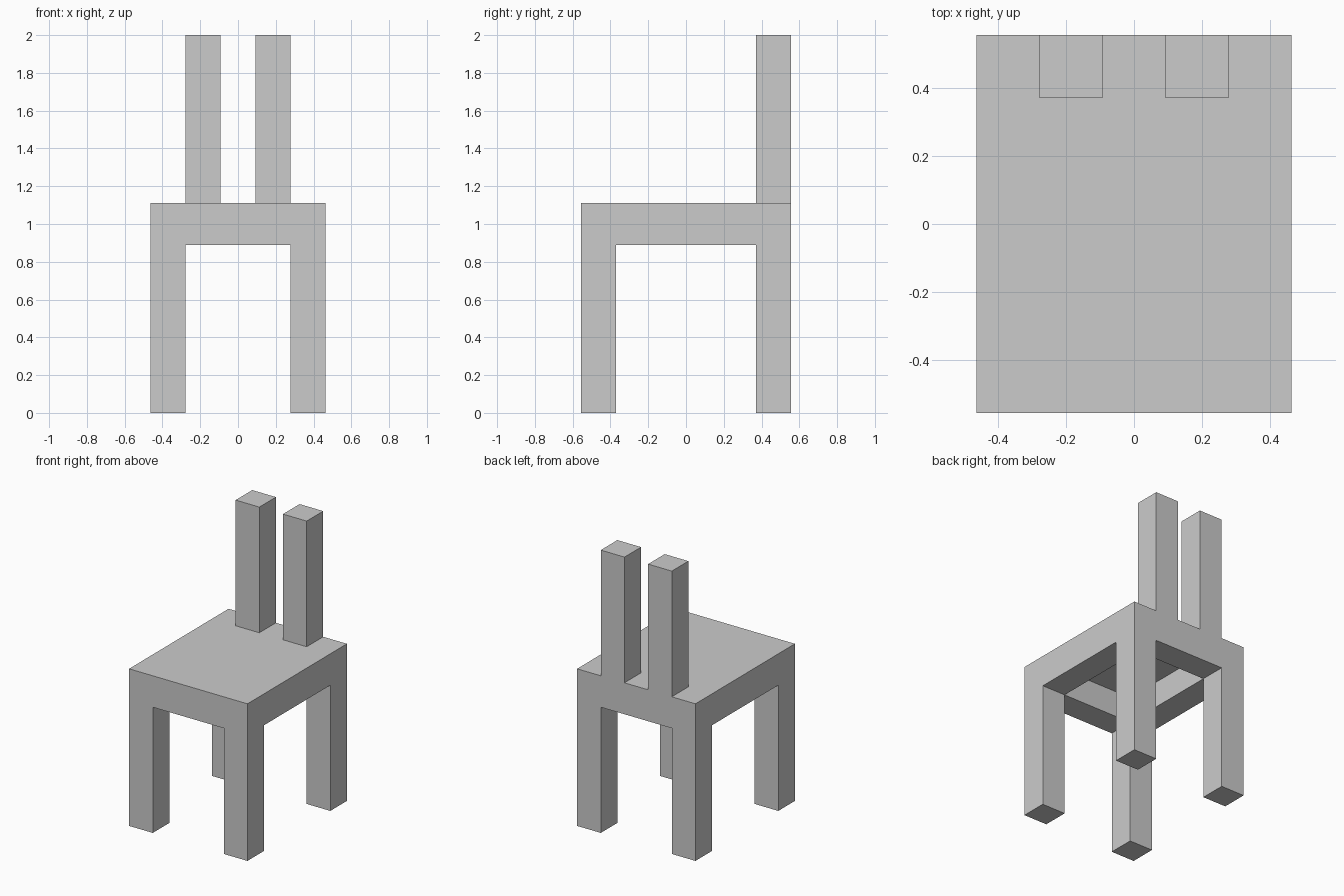
import bpy

if "Cube" in bpy.data.objects:
    bpy.data.objects.remove(bpy.data.objects["Cube"])

U = 2 / 10.8              # post thickness, the module of the whole chair
W, D = 2.5 * U, 3 * U     # half width and half depth
SEAT_TOP = 6 * U
SEAT_BOTTOM = 5.8 * U
RAIL_BOTTOM = 4.8 * U


def box(name, lo, hi):
    """Axis-aligned box between two corners."""
    bpy.ops.mesh.primitive_cube_add(size=1, location=[(a + b) / 2 for a, b in zip(lo, hi)])
    ob = bpy.context.object
    ob.name = ob.data.name = name
    ob.scale = [b - a for a, b in zip(lo, hi)]
    bpy.ops.object.transform_apply(location=False, rotation=False, scale=True)
    return ob


# Thin seat panel
box("seat", (-W, -D, SEAT_BOTTOM), (W, D, SEAT_TOP))

# Square legs at the four corners
for side, x in (("left", -W), ("right", W - U)):
    for end, y in (("front", -D), ("back", D - U)):
        box(f"{end}_{side}_leg", (x, y, 0), (x + U, y + U, SEAT_BOTTOM))

# Rails under the seat, leaving the middle hollow
for end, y in (("front", -D), ("back", D - U)):
    box(f"{end}_rail", (-W + U, y, RAIL_BOTTOM), (W - U, y + U, SEAT_BOTTOM))
for side, x in (("left", -W), ("right", W - U)):
    box(f"{side}_rail", (x, -D + U, RAIL_BOTTOM), (x + U, D - U, SEAT_BOTTOM))

# Two upright back posts, flush with the back edge
for side, x in (("left", -1.5 * U), ("right", 0.5 * U)):
    box(f"{side}_back_post", (x, D - U, SEAT_TOP), (x + U, D, 2))
